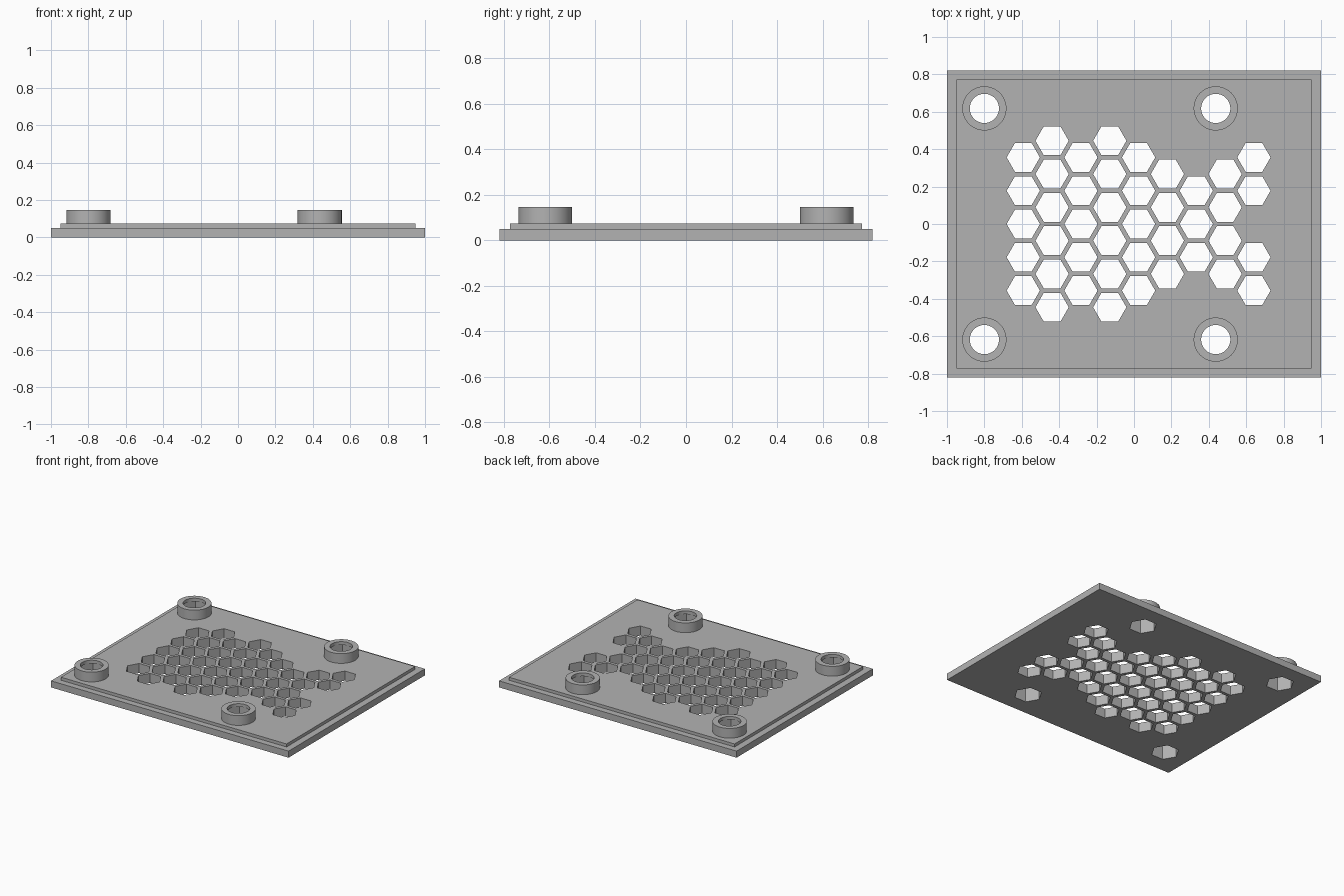
import bpy, bmesh, math
from mathutils import Matrix

cube = bpy.data.objects.get("Cube")
if cube:
    bpy.data.objects.remove(cube, do_unlink=True)

grey = bpy.data.materials.new("plain grey")
grey.use_nodes = True
colour = (0.45, 0.45, 0.45, 1)
grey.diffuse_color = colour
grey.node_tree.nodes["Principled BSDF"].inputs["Base Color"].default_value = colour


def make_object(name, bm):
    mesh = bpy.data.meshes.new(name)
    bm.to_mesh(mesh)
    bm.free()
    mesh.materials.append(grey)
    obj = bpy.data.objects.new(name, mesh)
    bpy.context.collection.objects.link(obj)
    return obj


def add_box(bm, width, depth, low, high):
    m = Matrix.Translation((0, 0, (low + high) / 2)) @ Matrix.Diagonal((width, depth, high - low, 1))
    bmesh.ops.create_cube(bm, size=1, matrix=m)


def add_prism(bm, x, y, radius, sides, low, high):
    # One corner always points along +x
    ring = [2 * math.pi * i / sides for i in range(sides)]
    verts = [bm.verts.new((x + radius * math.cos(a), y + radius * math.sin(a), low)) for a in ring]
    base = bm.faces.new(verts)
    result = bmesh.ops.extrude_face_region(bm, geom=[base])
    top = [v for v in result["geom"] if isinstance(v, bmesh.types.BMVert)]
    bmesh.ops.translate(bm, verts=top, vec=(0, 0, high - low))
    bmesh.ops.recalc_face_normals(bm, faces=bm.faces)


def combine(target, tool, operation):
    mod = target.modifiers.new(operation.lower(), 'BOOLEAN')
    mod.operation, mod.solver, mod.object = operation, 'EXACT', tool
    bpy.context.view_layer.objects.active = target
    bpy.ops.object.modifier_apply(modifier=mod.name)
    bpy.data.objects.remove(tool, do_unlink=True)


BOSSES = [(x, y) for x in (-0.80, 0.437) for y in (-0.618, 0.618)]

# Base plate
bm = bmesh.new()
add_box(bm, 2.0, 1.64, 0, 0.05)
plate = make_object("vented_cover_plate", bm)

# Raised panel that forms the stepped rim
bm = bmesh.new()
add_box(bm, 1.90, 1.545, 0.02, 0.073)
combine(plate, make_object("raised_panel", bm), 'UNION')

# Round screw bosses
bm = bmesh.new()
for x, y in BOSSES:
    add_prism(bm, x, y, 0.118, 64, 0.03, 0.147)
combine(plate, make_object("screw_bosses", bm), 'UNION')

# Hexagonal vent cells, column by column, and nut pockets from below
PITCH = 0.178
bm = bmesh.new()
for column, count in enumerate((5, 6, 5, 6, 5, 4, 3, 4, 5)):
    x = -0.592 + column * PITCH * math.sqrt(3) / 2
    for row in range(count):
        y = (row - (count - 1) / 2) * PITCH
        if column == 8 and row == 2:
            continue
        add_prism(bm, x, y, 0.089, 6, -0.1, 0.3)
for x, y in BOSSES:
    add_prism(bm, x, y, 0.098, 6, -0.1, 0.1225)
combine(plate, make_object("hexagon_cutter", bm), 'DIFFERENCE')

# Screw holes
bm = bmesh.new()
for x, y in BOSSES:
    add_prism(bm, x, y, 0.078, 64, -0.1, 0.3)
combine(plate, make_object("screw_hole_cutter", bm), 'DIFFERENCE')

# Smooth the round walls, keep all edges crisp
bpy.ops.object.select_all(action='DESELECT')
plate.select_set(True)
bpy.context.view_layer.objects.active = plate
bpy.ops.object.shade_smooth_by_angle(angle=math.radians(30))
